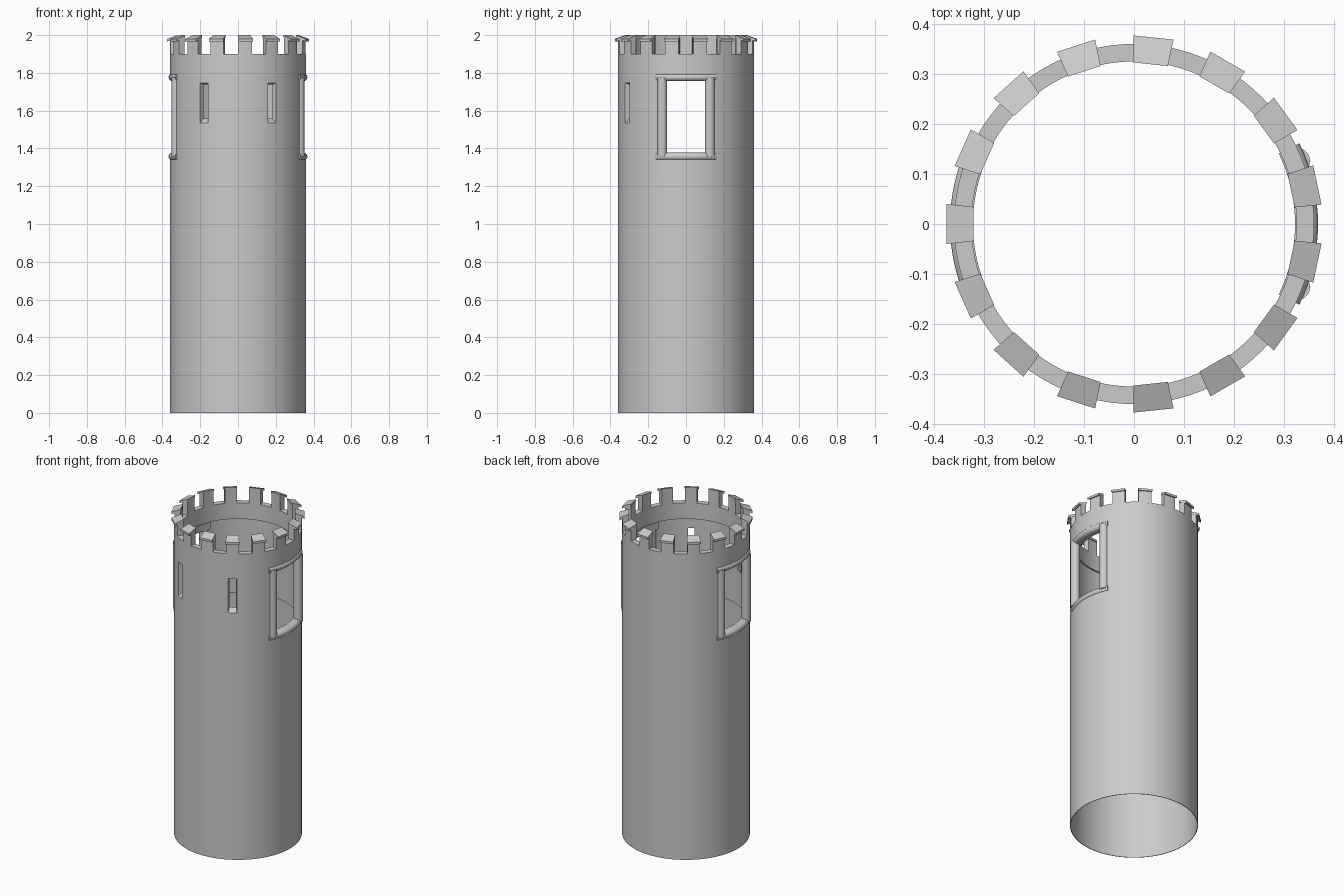
import bpy, bmesh, math
from math import radians, cos, sin, pi
from mathutils import Matrix, Vector

cube = bpy.data.objects.get("Cube")
if cube:
    bpy.data.objects.remove(cube, do_unlink=True)

stone = bpy.data.materials.new("grey_stone")
stone.use_nodes = True
stone.diffuse_color = (0.6, 0.6, 0.6, 1)
stone.node_tree.nodes["Principled BSDF"].inputs["Base Color"].default_value = (0.6, 0.6, 0.6, 1)


def finish(name, bm):
    bmesh.ops.recalc_face_normals(bm, faces=bm.faces)
    mesh = bpy.data.meshes.new(name)
    bm.to_mesh(mesh)
    bm.free()
    mesh.materials.append(stone)
    ob = bpy.data.objects.new(name, mesh)
    bpy.context.collection.objects.link(ob)
    return ob


def smooth(ob):
    bpy.ops.object.select_all(action='DESELECT')
    ob.select_set(True)
    bpy.context.view_layer.objects.active = ob
    bpy.ops.object.shade_smooth_by_angle(angle=radians(35))


def sweep(name, profile, start, end, steps):
    """Sweep a closed (radius, z) profile about the z axis, angles in degrees."""
    bm = bmesh.new()
    full = end - start >= 360
    rings = []
    for i in range(steps if full else steps + 1):
        a = radians(start + (end - start) * i / steps)
        rings.append([bm.verts.new((r * cos(a), r * sin(a), z)) for r, z in profile])
    n = len(profile)
    for i in range(steps):
        p, q = rings[i], rings[(i + 1) % len(rings)]
        for j in range(n):
            k = (j + 1) % n
            bm.faces.new((p[j], q[j], q[k], p[k]))
    if not full:
        bm.faces.new(rings[0])
        bm.faces.new(rings[-1])
    return finish(name, bm)


def splayed_cutter(name, angle, outer, inner):
    """Radial prism; outer and inner are (radius, half width, bottom, top)."""
    bm = bmesh.new()
    turn = Matrix.Rotation(radians(angle), 4, 'Z')
    ends = []
    for r, w, lo, hi in (outer, inner):
        ends.append([bm.verts.new(turn @ Vector((r, y, z)))
                     for y, z in ((-w, lo), (w, lo), (w, hi), (-w, hi))])
    p, q = ends
    bm.faces.new(p)
    bm.faces.new(q)
    for j in range(4):
        k = (j + 1) % 4
        bm.faces.new((p[j], p[k], q[k], q[j]))
    ob = finish(name, bm)
    ob.hide_render = True
    return ob


# Hollow tower wall, thicker towards the crown
wall = sweep("tower_wall", [(0.36, 0), (0.36, 1.9), (0.325, 1.9), (0.325, 1.8),
                            (0.334, 1.8), (0.334, 1.34), (0.357, 1.34), (0.357, 0)],
             0, 360, 120)

# Openings: two side windows and two splayed front slits
cutters = [splayed_cutter("window_cutter", a, (0.45, 0.128, 1.36, 1.775),
                          (0.2, 0.128, 1.36, 1.775)) for a in (0, 180)]
cutters += [splayed_cutter("slit_cutter", a, (0.37, 0.027, 1.525, 1.75),
                           (0.32, 0.016, 1.57, 1.735)) for a in (-60, -120)]
bpy.context.view_layer.objects.active = wall
for c in cutters:
    mod = wall.modifiers.new("opening", 'BOOLEAN')
    mod.object = c
    mod.solver = 'EXACT'
    bpy.ops.object.modifier_apply(modifier=mod.name)
for c in cutters:
    bpy.data.objects.remove(c, do_unlink=True)
smooth(wall)

# Window frames: curved sill and lintel with round posts between
for side, angle in (("left", 0), ("right", 180)):
    for part, z in (("sill", 1.357), ("lintel", 1.777)):
        rim = [(0.346 + 0.022 * cos(t * pi / 6), z + 0.021 * sin(t * pi / 6))
               for t in range(-3, 4)]
        bar = sweep(f"{side}_window_{part}", rim + [(0.322, z + 0.021), (0.322, z - 0.021)],
                    angle - 26, angle + 26, 16)
        smooth(bar)
    for y in (-0.126, 0.126):
        x = 0.326 * cos(radians(angle))
        bm = bmesh.new()
        bmesh.ops.create_cone(bm, cap_ends=True, segments=20, radius1=0.026, radius2=0.026,
                              depth=0.42, matrix=Matrix.Translation((x, y, 1.567)))
        smooth(finish(f"{side}_window_post", bm))

# Battlements: curved merlons with outward sloping cap stones
for i in range(15):
    a = 180 + 24 * i
    body = sweep("merlon", [(0.325, 1.895), (0.36, 1.895), (0.36, 1.975), (0.325, 1.988)],
                 a - 5.8, a + 5.8, 4)
    smooth(body)
    sweep("merlon_cap", [(0.323, 1.986), (0.377, 1.966), (0.377, 1.98), (0.323, 2.0)],
          a - 6.1, a + 6.1, 1)
